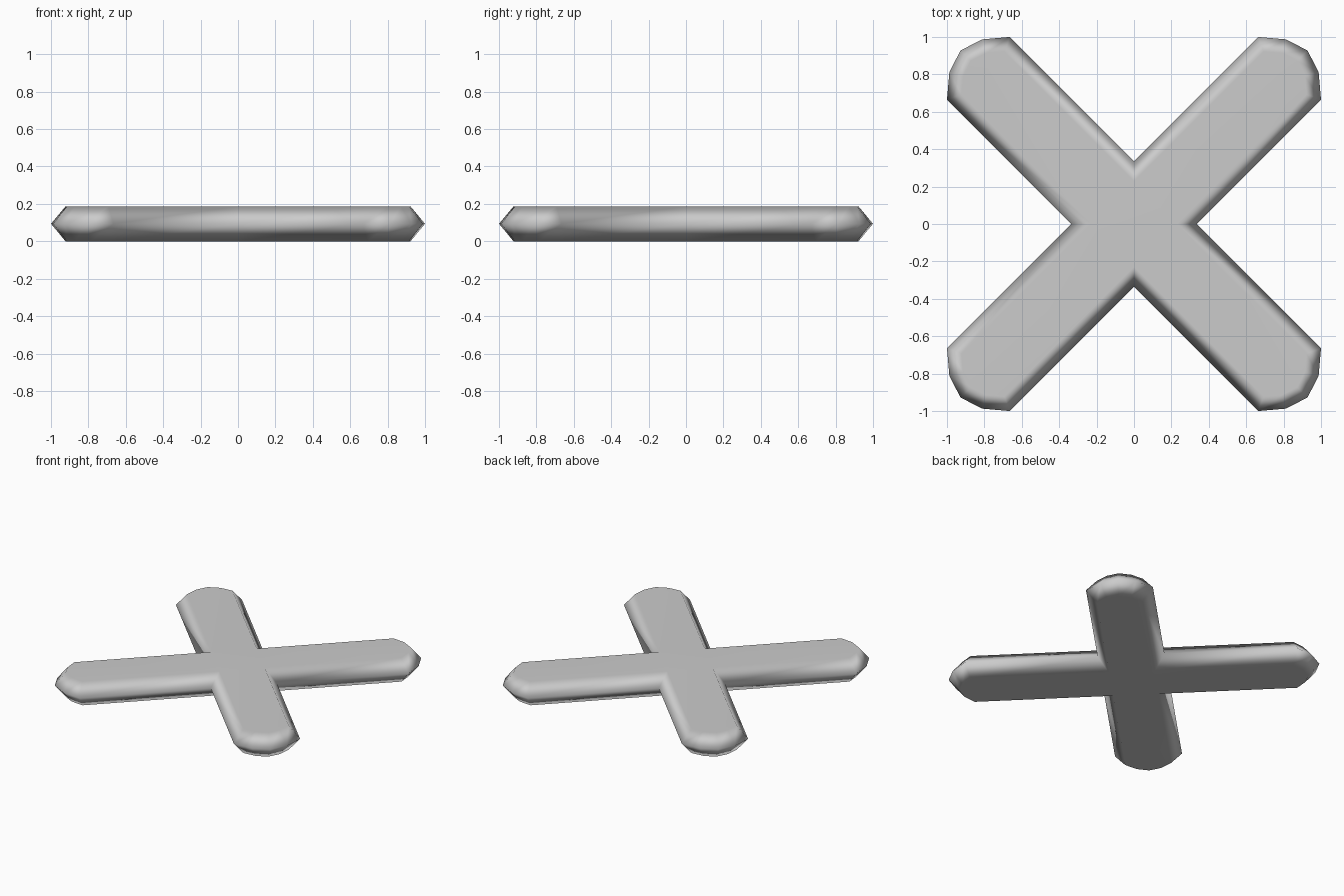
import bpy, bmesh, math
from mathutils import Vector, Matrix

if "Cube" in bpy.data.objects:
    bpy.data.objects.remove(bpy.data.objects["Cube"])

HEIGHT, INSET = 0.187, 0.075
W = 0.237                       # half width of each arm

# One arm along +x: inner corner, then the rounded end
arm = [(W, -W), (1.177, -W), (1.272, -0.124), (1.312, 0), (1.272, 0.124), (1.177, W)]
N = len(arm)
outline = [Matrix.Rotation(math.radians(45 + 90 * k), 2) @ Vector(p)
           for k in range(4) for p in arm]


def inset(points, d):
    """Mitred inward offset of a counter-clockwise outline."""
    result = []
    for i, p in enumerate(points):
        a = (p - points[i - 1]).normalized()
        b = (points[(i + 1) % len(points)] - p).normalized()
        na, nb = Vector((-a.y, a.x)), Vector((-b.y, b.x))
        result.append(p + (na + nb) * d / (1 + na.dot(nb)))
    return result


bm = bmesh.new()


def ring(points, z):
    return [bm.verts.new((p.x, p.y, z)) for p in points]


small = inset(outline, INSET)
bottom, middle, top = ring(small, 0), ring(outline, HEIGHT / 2), ring(small, HEIGHT)
total = len(outline)

# Sloped sides meeting at the widest middle ring
for low, high in ((bottom, middle), (middle, top)):
    for i in range(total):
        j = (i + 1) % total
        bm.faces.new((low[i], low[j], high[j], high[i]))

# Flat caps: a centre square and four arms
for cap in (bottom, top):
    bm.faces.new([cap[k * N] for k in range(4)])
    for k in range(4):
        bm.faces.new([cap[(k * N + i) % total] for i in range(N + 1)])

bmesh.ops.recalc_face_normals(bm, faces=bm.faces)
for f in bm.faces:
    f.smooth = True
mesh = bpy.data.meshes.new("cross")
bm.to_mesh(mesh)
bm.free()
cross = bpy.data.objects.new("cross", mesh)
bpy.context.collection.objects.link(cross)

# Keep the broad caps flat while the rim stays softly shaded
mod = cross.modifiers.new("flat_caps", 'WEIGHTED_NORMAL')
mod.mode = 'FACE_AREA'
mod.weight = 80
